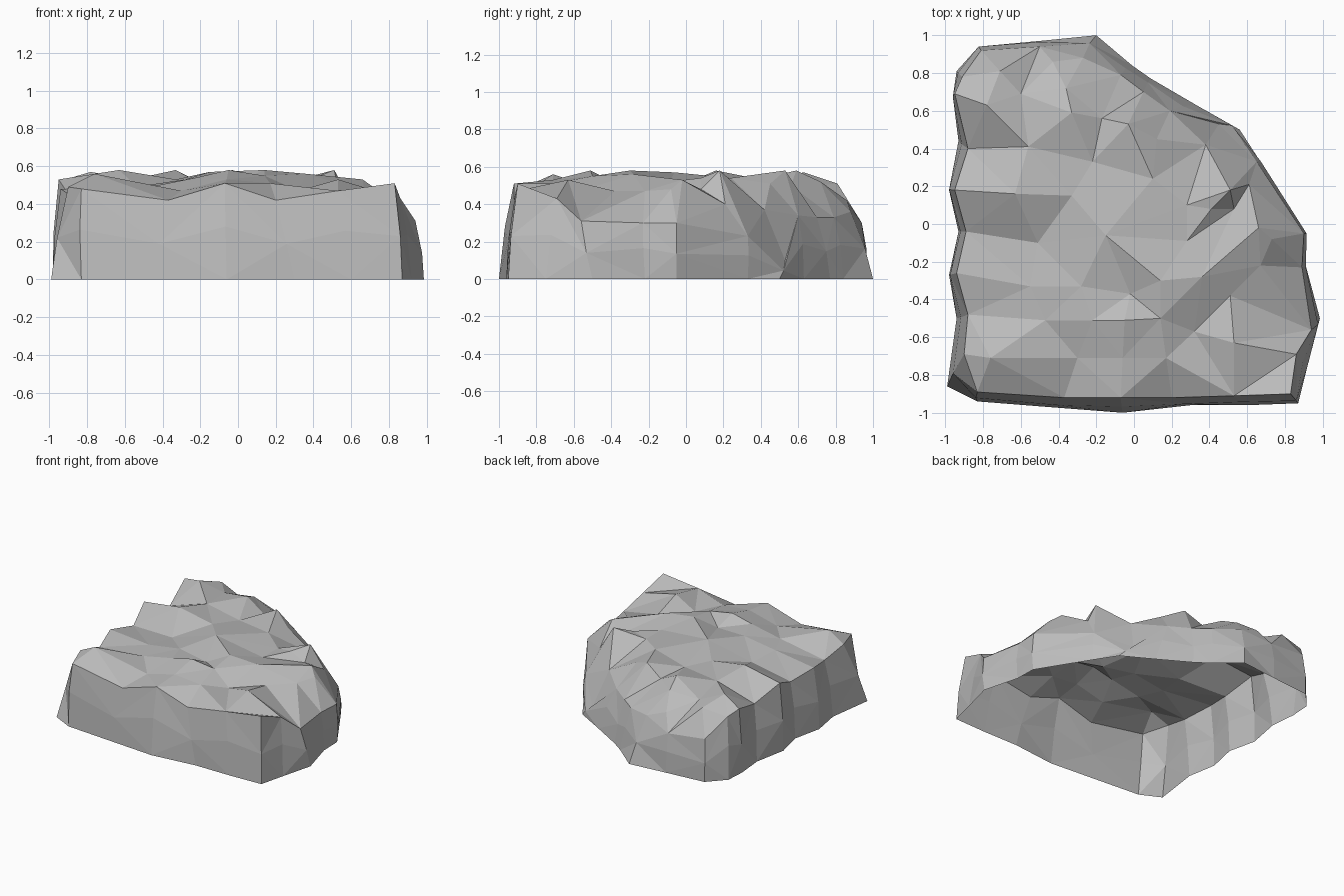
import bpy
import bmesh
from mathutils import Vector
from mathutils.geometry import delaunay_2d_cdt

default_cube = bpy.data.objects.get("Cube")
if default_cube:
    bpy.data.objects.remove(default_cube, do_unlink=True)

# All outlines are in hundredths of a unit, counter-clockwise from the front left
UNIT = 0.01
GROUND = [(-99, -86), (-83, -94), (-45, -97), (-6, -100), (30, -96), (60, -96),
          (87, -95), (92, -75), (98.5, -50), (91, -22), (90.5, -5), (67, 33),
          (56, 50), (33, 63), (9, 77), (-1, 84), (-20, 100), (-50, 97),
          (-82, 94), (-94, 81), (-95, 65), (-93, 44), (-98, 18), (-93, -4),
          (-98, -27), (-94, -50)]

# Shoulder where the walls meet the top, lower on the right and at the back
RIM = [(-90, -69, 49), (-83, -89, 48), (-37, -92, 42), (-7, -92, 51),
       (20, -92, 42), (53, -91, 47), (83, -90, 51), (86, -69, 43),
       (94, -56, 31), (89, -23, 30), (90, -5, 30), (65, 33, 23),
       (45, 53, 10), (19, 60, 34), (5, 70, 33), (-7, 79, 33), (-27, 88, 36),
       (-50, 94, 30), (-81, 92, 33), (-91, 78, 48), (-95, 69, 52),
       (-88, 40, 43), (-95, 18, 53), (-89, -4, 44), (-94, -26, 48),
       (-88, -48, 44)]

# Peaks and hollows on the top of the rock
CRAGS = [(-76, -71, 56), (-47, -51, 49), (-55, -33, 49), (-28, -33, 53),
         (-22, -51, 54), (-5, -51, 58), (-30, -71, 47), (-6, -71, 53),
         (17, -71, 51), (14, -50, 55), (14, -30, 58), (-2, -37, 51),
         (32, -57, 47), (53, -63, 53), (51, -38, 47), (36, -28, 56),
         (28, -9, 52), (67, -22, 47), (73, -8, 48), (66, -2, 53),
         (53, 8, 48), (41, 8, 54), (28, 10, 52), (51, 18, 58), (61, 21, 40),
         (10, 24, 54), (-15, -6, 57), (-51, -10, 47), (-33, 15, 53),
         (-63, 16, 58), (-56, 41, 53), (-22, 33, 52), (-60, 69, 50),
         (-71, 81, 51), (-78, 63, 57), (-43, 86, 42), (-36, 72, 52),
         (-33, 59, 58), (-17, 56, 50), (12, 45, 51), (-3, 53, 58),
         (38, 42, 37)]


def make_material(name, colour):
    material = bpy.data.materials.new(name)
    material.use_nodes = True
    material.diffuse_color = colour
    shader = material.node_tree.nodes["Principled BSDF"]
    shader.inputs["Base Color"].default_value = colour
    shader.inputs["Roughness"].default_value = 0.9
    return material


def bulge(low, high, column):
    """Point part way up the wall, pushed outward, alternating in height."""
    height = 0.55 if column % 2 else 0.45
    point = low.lerp(high, height)
    outward = Vector((point.x, point.y, 0)).normalized()
    return point + outward * 0.012


ground = [Vector((x, y, 0)) * UNIT for x, y in GROUND]
rim = [Vector(point) * UNIT for point in RIM]
crags = [Vector(point) * UNIT for point in CRAGS]
middle = [bulge(low, high, i) for i, (low, high) in enumerate(zip(ground, rim))]
count = len(rim)

bm = bmesh.new()
rings = [[bm.verts.new(point) for point in ring] for ring in (ground, middle, rim)]

# Faceted side walls, with the diagonals alternating between columns
for level, (lower, upper) in enumerate(zip(rings, rings[1:])):
    for i in range(count):
        j = (i + 1) % count
        a, b, c, d = lower[i], lower[j], upper[j], upper[i]
        if (i + level) % 2:
            bm.faces.new((a, b, c))
            bm.faces.new((a, c, d))
        else:
            bm.faces.new((a, b, d))
            bm.faces.new((b, c, d))

# Craggy top, triangulated inside the rim; the underside stays open
top_verts = rings[-1] + [bm.verts.new(point) for point in crags]
flat_points = [point.xy for point in rim + crags]
result = delaunay_2d_cdt(flat_points, [], [list(range(count))], 1, 0.0001)
triangles, origins = result[2], result[3]
for triangle in triangles:
    bm.faces.new([top_verts[origins[index][0]] for index in triangle])

mesh = bpy.data.meshes.new("rock")
bm.to_mesh(mesh)
bm.free()
mesh.materials.append(make_material("stone grey", (0.5, 0.5, 0.5, 1)))

rock = bpy.data.objects.new("rock", mesh)
bpy.context.collection.objects.link(rock)
